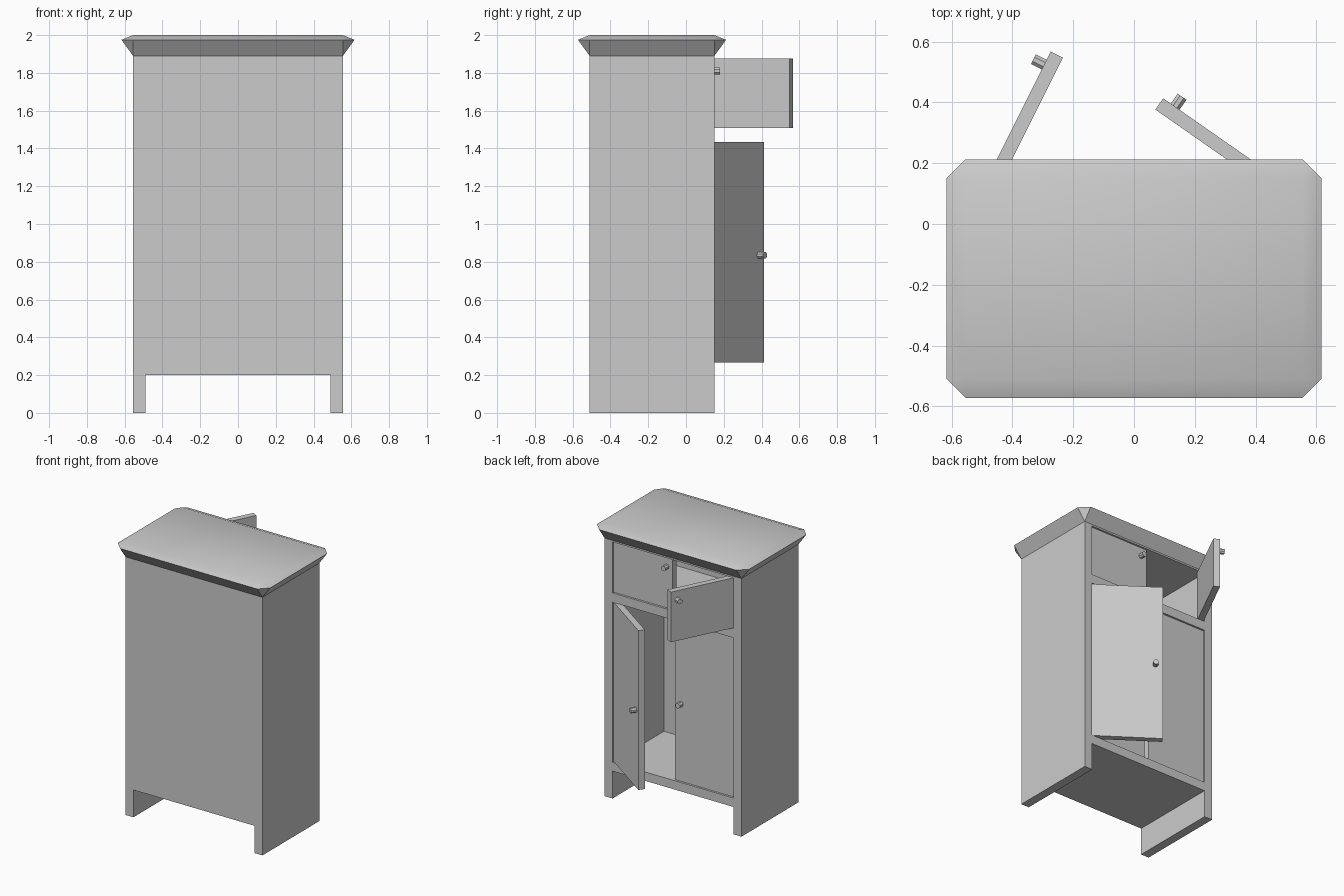
import bpy, bmesh, math
from mathutils import Matrix, Vector

if "Cube" in bpy.data.objects:
    bpy.data.objects.remove(bpy.data.objects["Cube"])

W, WALL = 0.555, 0.065           # half width, board thickness
FRONT, BACK = -0.51, 0.15        # plain side and door side of the body
INNER = W - WALL


def make_object(name, bm):
    bmesh.ops.recalc_face_normals(bm, faces=bm.faces)
    me = bpy.data.meshes.new(name)
    bm.to_mesh(me)
    bm.free()
    ob = bpy.data.objects.new(name, me)
    bpy.context.collection.objects.link(ob)
    return ob


def add_box(bm, lo, hi):
    lo, hi = Vector(lo), Vector(hi)
    m = Matrix.Translation((lo + hi) / 2) @ Matrix.Diagonal((hi - lo).to_4d())
    bmesh.ops.create_cube(bm, size=1, matrix=m)


def box(name, lo, hi):
    bm = bmesh.new()
    add_box(bm, lo, hi)
    return make_object(name, bm)


# Carcass: sides reach the floor and act as legs
for name, s in (("left_side", -1), ("right_side", 1)):
    a, b = sorted((s * INNER, s * W))
    box(name, (a, FRONT, 0), (b, BACK, 1.89))
box("rear_panel", (-INNER, FRONT, 0.2), (INNER, FRONT + WALL, 1.89))
for name, z0, z1 in (("bottom_board", 0.2, 0.265), ("shelf", 1.438, 1.505),
                     ("top_board", 1.878, 1.89)):
    box(name, (-INNER, FRONT + WALL, z0), (INNER, BACK, z1))

# Flared top: rectangle, wide octagon, rectangle
bm = bmesh.new()
o = 0.062
for sx in (-1, 1):
    for y, sy in ((FRONT, -1), (BACK, 1)):
        for p in ((sx * W, y, 1.89), (sx * W, y, 2.0),
                  (sx * (W + o), y, 1.975), (sx * W, y + sy * o, 1.975)):
            bm.verts.new(p)
bmesh.ops.convex_hull(bm, input=bm.verts)
bmesh.ops.dissolve_limit(bm, angle_limit=0.01, verts=bm.verts, edges=bm.edges)
top = make_object("top", bm)
bpy.context.view_layer.objects.active = top
top.select_set(True)
bpy.ops.object.shade_smooth_by_angle(angle=math.radians(30))


# Doors with knobs; the hinge is at the outer face corner
def door(name, side, z0, z1, knob_z, angle):
    length, thick, knob = 0.478, 0.045, 0.43
    hinge = Matrix.Translation((side * 0.488, 0.14, 0)) @ Matrix.Rotation(
        -side * math.radians(angle), 4, 'Z')
    bm = bmesh.new()
    a, b = sorted((0, -side * length))
    add_box(bm, (a, -thick, z0), (b, 0, z1))
    bm.transform(hinge)
    make_object(name, bm)
    bm = bmesh.new()
    bmesh.ops.create_cone(
        bm, cap_ends=True, segments=8, radius1=0.019, radius2=0.019, depth=0.042,
        matrix=Matrix.Translation((-side * knob, 0.019, knob_z))
        @ Matrix.Rotation(math.pi / 2, 4, 'X') @ Matrix.Rotation(math.pi / 8, 4, 'Z'))
    bm.transform(hinge)
    make_object(name + "_knob", bm)


door("upper_left_door", -1, 1.508, 1.875, 1.81, 63.4)
door("upper_right_door", 1, 1.508, 1.875, 1.81, 0)
door("lower_left_door", -1, 0.268, 1.435, 0.835, 0)
door("lower_right_door", 1, 0.268, 1.435, 0.835, 34.9)
